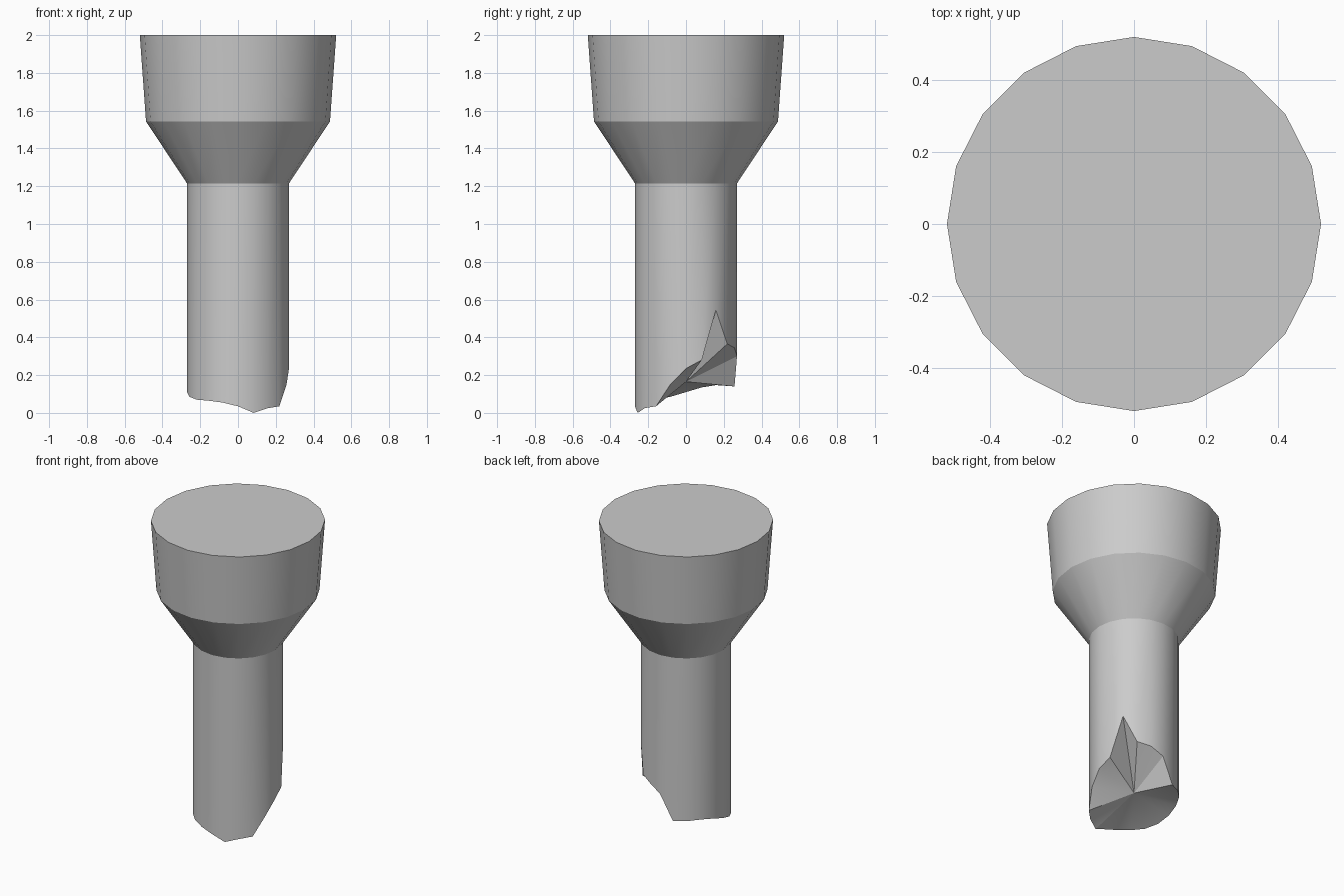
import bpy, bmesh
from math import cos, sin, tau, radians

if "Cube" in bpy.data.objects:
    bpy.data.objects.remove(bpy.data.objects["Cube"])

SIDES = 20
# Height of the broken lower rim, counter-clockwise from +x
BREAK = [0.235, 0.28, 0.545, 0.365, 0.345, 0.30, 0.14, 0.143, 0.147, 0.135,
         0.11, 0.085, 0.07, 0.065, 0.055, 0.035, 0.0, 0.025, 0.035, 0.15]
# Radius and height of the rings above the break
PROFILE = [(0.27, 1.215), (0.487, 1.543), (0.52, 2.0)]

bm = bmesh.new()


def ring(radius, heights):
    return [bm.verts.new((radius * cos(tau * i / SIDES), radius * sin(tau * i / SIDES), z))
            for i, z in enumerate(heights)]


# Shaft, flare and capital
rings = [ring(0.27, BREAK)] + [ring(r, [z] * SIDES) for r, z in PROFILE]
for low, high in zip(rings, rings[1:]):
    for i in range(SIDES):
        j = (i + 1) % SIDES
        bm.faces.new((low[i], low[j], high[j], high[i]))

# Flat top
bm.faces.new(rings[-1])

# Fractured underside, fanned from the centre
centre = bm.verts.new((0, 0, 0.165))
for i in range(SIDES):
    bm.faces.new((rings[0][(i + 1) % SIDES], rings[0][i], centre))

bmesh.ops.recalc_face_normals(bm, faces=bm.faces[:])
mesh = bpy.data.meshes.new("broken_column")
bm.to_mesh(mesh)
bm.free()
column = bpy.data.objects.new("broken_column", mesh)
bpy.context.collection.objects.link(column)
bpy.context.view_layer.objects.active = column
column.select_set(True)
bpy.ops.object.shade_smooth_by_angle(angle=radians(25))
